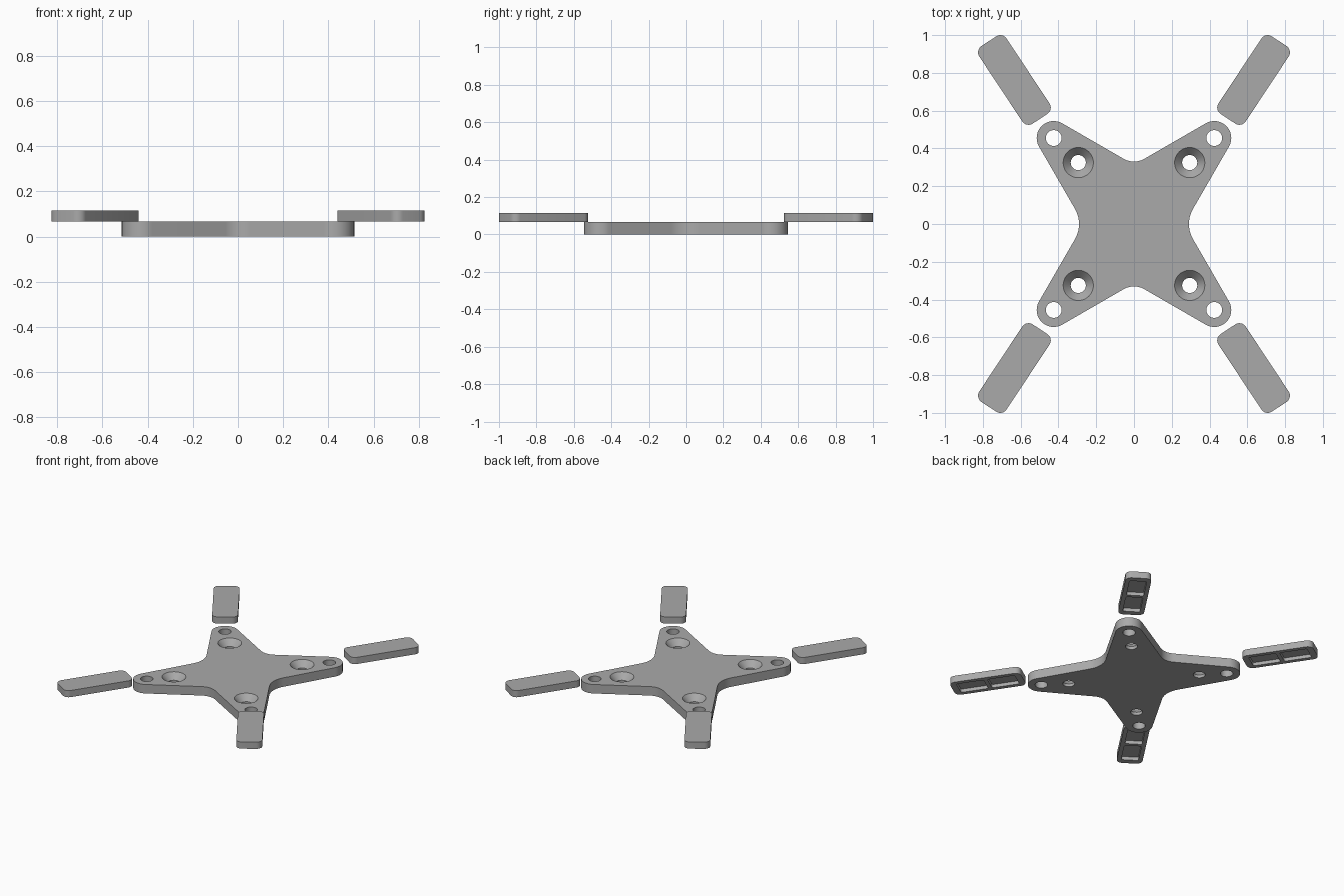
import bpy
import bmesh
from math import sin, cos, pi, radians
from mathutils import Vector

if "Cube" in bpy.data.objects:
    bpy.data.objects.remove(bpy.data.objects["Cube"])

GREY = (0.40, 0.40, 0.40, 1)
grey = bpy.data.materials.new("plain grey")
grey.use_nodes = True
grey.diffuse_color = GREY
grey.node_tree.nodes["Principled BSDF"].inputs["Base Color"].default_value = GREY

PLATE_TOP, PAD_TOP = 0.066, 0.115


def arc(cx, cy, r, start, end, steps=12):
    """Points on an arc, angles in degrees."""
    angles = [radians(start + (end - start) * i / steps) for i in range(steps + 1)]
    return [Vector((cx + r * cos(a), cy + r * sin(a))) for a in angles]


def rounded_rect(length, width, r):
    points = []
    for i, (sx, sy) in enumerate([(1, 1), (-1, 1), (-1, -1), (1, -1)]):
        points += arc(sx * (length / 2 - r), sy * (width / 2 - r), r, 90 * i, 90 * i + 90, 8)
    return points


def circle(r):
    return arc(0, 0, r, 0, 360, 48)[:-1]


def loft(name, layers):
    """Solid through (outline, height) layers, closed at both ends."""
    bm = bmesh.new()
    rings = [[bm.verts.new((p.x, p.y, z)) for p in outline] for outline, z in layers]
    bm.faces.new(rings[0][::-1])
    bm.faces.new(rings[-1])
    for low, high in zip(rings, rings[1:]):
        for i in range(len(low)):
            j = (i + 1) % len(low)
            bm.faces.new((low[i], low[j], high[j], high[i]))
    mesh = bpy.data.meshes.new(name)
    bm.to_mesh(mesh)
    bm.free()
    mesh.materials.append(grey)
    obj = bpy.data.objects.new(name, mesh)
    bpy.context.collection.objects.link(obj)
    return obj


def activate(obj):
    bpy.ops.object.select_all(action="DESELECT")
    obj.select_set(True)
    bpy.context.view_layer.objects.active = obj


def cut(obj, cutter, x, y):
    """Subtract the cutter at a position, then discard it."""
    cutter.location = (x, y, 0)
    cutter.hide_render = True
    mod = obj.modifiers.new("cut", "BOOLEAN")
    mod.operation = "DIFFERENCE"
    mod.solver = "EXACT"
    mod.object = cutter
    activate(obj)
    bpy.ops.object.modifier_apply(modifier=mod.name)
    bpy.data.objects.remove(cutter)


def smooth(obj):
    activate(obj)
    bpy.ops.object.shade_smooth_by_angle(angle=radians(30))


# Plate outline: four rounded arm tips joined by concave fillets
ARM_X, ARM_Y, TIP_R = 0.425, 0.455, 0.09
SIDE_R, END_R = 0.16, 0.11
side_c = ARM_X + TIP_R * cos(pi / 6) + (SIDE_R - (ARM_Y - TIP_R / 2) / 2) / cos(pi / 6)
end_c = ARM_Y + TIP_R * cos(pi / 6) + (END_R - (ARM_X - TIP_R / 2) / 2) / cos(pi / 6)
quarter = (arc(side_c, 0, SIDE_R, 180, 150)
           + arc(ARM_X, ARM_Y, TIP_R, -30, 120, 24)
           + arc(0, end_c, END_R, 300, 270))
half = quarter + [Vector((-p.x, p.y)) for p in quarter[-2::-1]]
outline = half + [Vector((p.x, -p.y)) for p in half[-2:0:-1]]
plate = loft("base_plate", [(outline, 0), (outline, PLATE_TOP)])

CORNERS = [(1, 1), (-1, 1), (-1, -1), (1, -1)]

# Through holes at the tips and countersunk screw holes further in
for sx, sy in CORNERS:
    cut(plate, loft("tip_hole", [(circle(0.042), -0.1), (circle(0.042), 0.2)]),
        sx * ARM_X, sy * ARM_Y)
    sink = loft("screw_hole", [(circle(0.04), -0.1), (circle(0.04), 0.022),
                               (circle(0.08), PLATE_TOP), (circle(0.08), 0.2)])
    cut(plate, sink, sx * 0.295, sy * 0.325)
smooth(plate)

# Pads beyond the tips, with two shallow pockets underneath
pad_shape = rounded_rect(0.492, 0.173, 0.04)
pocket_shape = rounded_rect(0.19, 0.115, 0.012)
pad = loft("pad", [(pad_shape, PLATE_TOP), (pad_shape, PAD_TOP)])
for side in (-1, 1):
    cut(pad, loft("pocket", [(pocket_shape, 0), (pocket_shape, PLATE_TOP + 0.025)]),
        side * 0.108, 0)
smooth(pad)

NAMES = ["back_left_pad", "back_right_pad", "front_right_pad", "front_left_pad"]
for name, (sx, sy) in zip(NAMES, CORNERS):
    copy = bpy.data.objects.new(name, pad.data)
    copy.location = (sx * 0.633, sy * 0.7625, 0)
    copy.rotation_euler.z = sx * sy * radians(56.5)
    bpy.context.collection.objects.link(copy)
bpy.data.objects.remove(pad)
